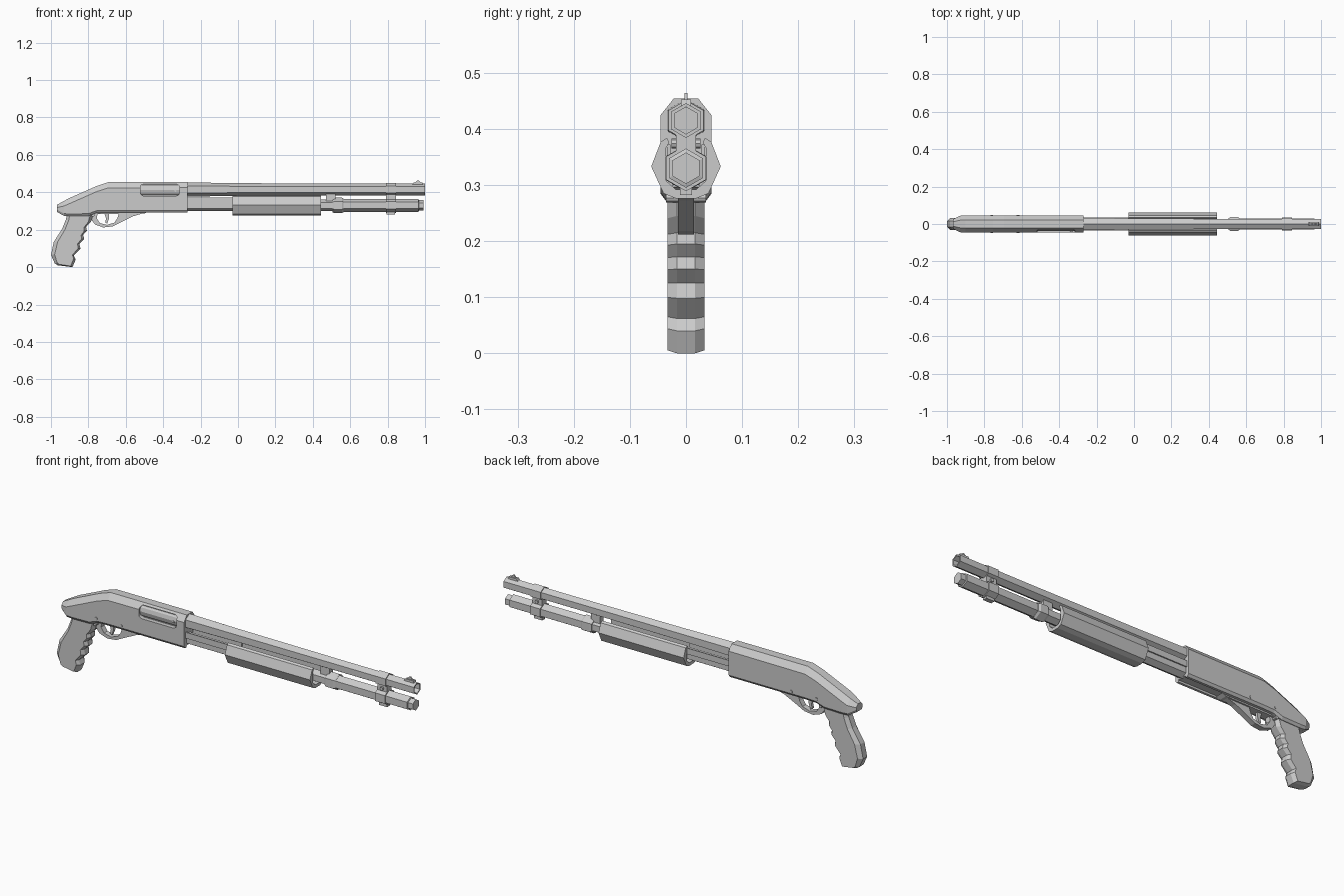
import bpy, bmesh, math

if "Cube" in bpy.data.objects:
    bpy.data.objects.remove(bpy.data.objects["Cube"])


def loft(name, rings, closed=False):
    """Skin equal-length rings of 3D points; cap both ends unless closed."""
    bm = bmesh.new()
    vr = [[bm.verts.new(p) for p in r] for r in rings]
    n = len(vr[0])
    pairs = list(zip(vr, vr[1:])) + ([(vr[-1], vr[0])] if closed else [])
    for a, b in pairs:
        for i in range(n):
            j = (i + 1) % n
            bm.faces.new((a[i], a[j], b[j], b[i]))
    if not closed:
        bm.faces.new(vr[0])
        bm.faces.new(vr[-1][::-1])
    bmesh.ops.recalc_face_normals(bm, faces=bm.faces)
    me = bpy.data.meshes.new(name)
    bm.to_mesh(me)
    bm.free()
    ob = bpy.data.objects.new(name, me)
    bpy.context.collection.objects.link(ob)
    return ob


def hex_tube(name, z, steps, y=0, sides=6):
    """Tube along x from (x, radius) steps, one corner pointing up."""
    ang = [2 * math.pi * i / sides for i in range(sides)]
    return loft(name, [[(x, y + r * math.sin(a), z + r * math.cos(a)) for a in ang]
                       for x, r in steps])


def plate(name, profile, y0, y1):
    """Extrude an x-z profile across y."""
    return loft(name, [[(x, y, z) for x, z in profile] for y in (y0, y1)])


def bar(name, section, x0, x1):
    """Extrude a y-z section along x."""
    return loft(name, [[(x, y, z) for y, z in section] for x in (x0, x1)])


def box(name, x0, x1, y0, y1, z0, z1):
    return plate(name, [(x0, z0), (x1, z0), (x1, z1), (x0, z1)], y0, y1)


def pin(name, x, z, r, y0, y1):
    pts = [(x + r * math.cos(k * math.pi / 4), z + r * math.sin(k * math.pi / 4))
           for k in range(8)]
    return plate(name, pts, y0, y1)


def cut(target, cutter):
    cutter.hide_render = True
    cutter.hide_set(True)
    m = target.modifiers.new("cut", 'BOOLEAN')
    m.operation = 'DIFFERENCE'
    m.solver = 'EXACT'
    m.object = cutter


# receiver: x, top half width, side half width, top z, shoulder z, bottom z
stations = [(-0.968, .012, .025, .333, .318, .295),
            (-0.93, .020, .044, .354, .327, .274),
            (-0.90, .022, .045, .370, .340, .272),
            (-0.80, .022, .045, .414, .384, .274),
            (-0.755, .022, .045, .434, .404, .290),
            (-0.695, .022, .045, .454, .423, .292),
            (-0.27, .022, .045, .454, .425, .292)]
rings = []
for x, wt, w, zt, zs, zb in stations:
    half = [(wt, zt), (w, zs), (w, zb + .012), (w * .8, zb)]
    sec = half + [(-y, z) for y, z in reversed(half)]
    rings.append([(x, y, z) for y, z in sec])
receiver = loft("receiver", rings)

# ejection port with bolt, loading port underneath
port = []
for cx, cz, a0 in ((-.33, .427, 0), (-.505, .427, 90), (-.505, .398, 180), (-.33, .398, 270)):
    for k in range(4):
        a = math.radians(a0 + 30 * k)
        port.append((cx + .017 * math.cos(a), cz + .017 * math.sin(a)))
cut(receiver, plate("port_cutter", port, -.1, -.024))
hex_tube("bolt", .412, [(-.55, .037), (-.29, .037)], sides=12)
pin("bolt_pin", -.335, .408, .006, -.040, -.02)
cut(receiver, box("loading_cutter", -.49, -.25, -.024, .024, .27, .302))
plate("loading_gate", [(-.5, .300), (-.33, .306), (-.33, .31), (-.5, .305)], -.022, .022)

# receiver pins on both sides
for i, (x, z) in enumerate(((-.76, .315), (-.62, .315))):
    pin(f"receiver_pin_{i}", x, z, .007, -.048, .048)

# trigger group
plate("trigger_plate", [(-.83, .265), (-.76, .283), (-.50, .286), (-.48, .296), (-.83, .296)],
      -.022, .022)
guard = [(-.50, .29), (-.56, .272), (-.62, .243), (-.67, .218), (-.72, .212), (-.765, .228),
         (-.79, .262), (-.80, .29), (-.75, .29), (-.755, .26), (-.738, .235), (-.70, .226),
         (-.66, .238), (-.645, .262), (-.635, .29)]
plate("trigger_guard", guard, -.014, .014)
plate("trigger", [(-.715, .29), (-.705, .26), (-.71, .238), (-.70, .232), (-.69, .258),
                  (-.69, .29)], -.007, .007)
pin("safety_button", -.775, .277, .008, -.036, .036)

# pistol grip with finger grooves
grip = [(-.915, .28), (-.92, .255), (-.94, .205), (-.985, .135), (-1.0, .065), (-.98, .02),
        (-.965, .01), (-.885, 0), (-.868, .04), (-.878, .062), (-.842, .098), (-.848, .125),
        (-.822, .150), (-.828, .172), (-.808, .195), (-.812, .215), (-.785, .245), (-.775, .28)]


def shrunk(y):
    return [(-.93 + .3 * z + (x + .93 - .3 * z) * .78, y, .14 + (z - .14) * .96) for x, z in grip]


loft("pistol_grip", [shrunk(-.033), [(x, -.016, z) for x, z in grip],
                     [(x, .016, z) for x, z in grip], shrunk(.033)])

# barrel with bore, magazine tube with end cap
hex_tube("barrel", .415, [(-.28, .038), (0, .034), (.6, .031), (1, .031), (1, .024), (.96, .024)])
hex_tube("receiver_collar", .415, [(-.28, .036), (-.255, .036)])
hex_tube("magazine_tube", .33, [(-.28, .031), (.5, .031), (.57, .035), (.965, .035),
                                (.967, .028), (.993, .028)])
hex_tube("magazine_nut", .33, [(.505, .036), (.515, .042), (.555, .042), (.565, .036)])
box("barrel_lug", .47, .52, -.014, .014, .345, .40)

# pump forend: U-shaped shell around the tube
outer = [(.034, .384), (.045, .377), (.062, .333), (.040, .285), (.018, .276)]
inner = [(.018, .292), (.036, .308), (.036, .365), (.030, .376)]
left = [(-y, z) for y, z in outer]
shell = outer + left[::-1] + [(-y, z) for y, z in reversed(inner)] + inner
bar("forend", shell, -.03, .445)

# action bars linking forend to receiver
for s, side in ((-1, "right"), (1, "left")):
    box(f"action_bar_{side}", -.28, 0, min(s * .028, s * .034), max(s * .028, s * .034),
        .342, .372)

# clamp joining barrel and tube
hex_tube("clamp_upper", .415, [(.79, .036), (.845, .036)])
hex_tube("clamp_lower", .33, [(.79, .041), (.845, .041)])
box("clamp_web", .79, .845, -.018, .018, .35, .40)
box("clamp_foot", .795, .84, -.011, .011, .282, .30)
for s in (-1, 1):
    pin(f"clamp_screw_{'right' if s < 0 else 'left'}", .818, .374, .009,
        min(s * .015, s * .026), max(s * .015, s * .026))

# front sight
plate("sight_ramp", [(.93, .438), (.99, .438), (.985, .452), (.94, .452)], -.009, .009)
plate("sight_blade", [(.945, .45), (.98, .45), (.965, .464), (.958, .464)], -.003, .003)
